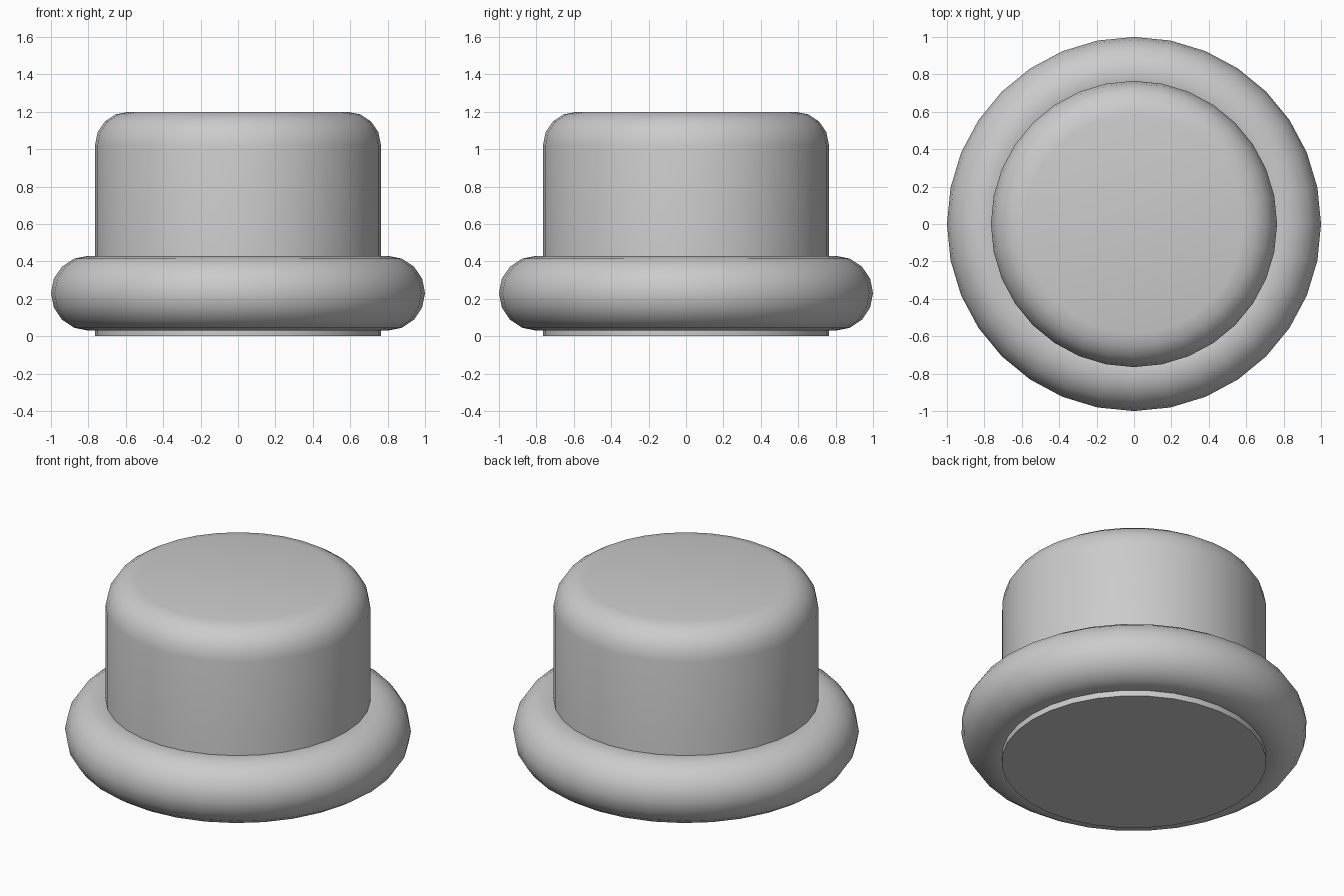
import bpy
import bmesh
import math

if "Cube" in bpy.data.objects:
    bpy.data.objects.remove(bpy.data.objects["Cube"])

SIDES = 32

# Cylindrical body with a rounded top rim and a sharp bottom edge
bpy.ops.mesh.primitive_cylinder_add(vertices=SIDES, radius=0.765, depth=1.2, location=(0, 0, 0.6))
body = bpy.context.object
body.name = "button_body"
bm = bmesh.new()
bm.from_mesh(body.data)
rim = [e for e in bm.edges if all(v.co.z > 0.5 for v in e.verts)]
bmesh.ops.bevel(bm, geom=rim, offset=0.18, offset_type='OFFSET', segments=4,
                profile=0.5, affect='EDGES')
bm.to_mesh(body.data)
bm.free()
bpy.ops.object.shade_smooth_by_angle(angle=math.radians(40))

# Round collar around the lower part of the body
bpy.ops.mesh.primitive_torus_add(major_segments=SIDES, minor_segments=16,
                                 major_radius=0.8, minor_radius=0.2, location=(0, 0, 0.23))
collar = bpy.context.object
collar.name = "round_collar"
bpy.ops.object.shade_smooth_by_angle(angle=math.radians(40))
